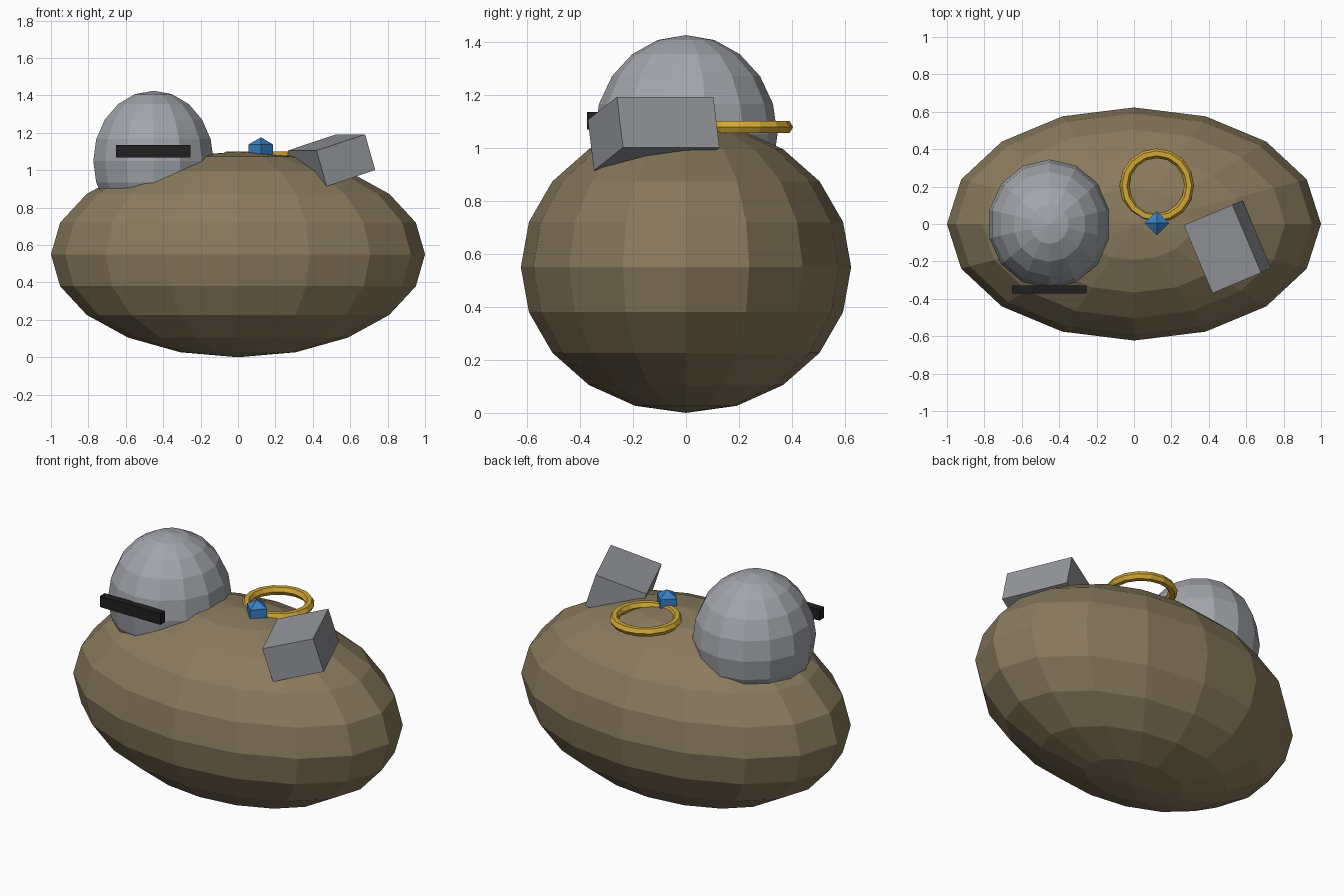
import bpy
import math

if "Cube" in bpy.data.objects:
    bpy.data.objects.remove(bpy.data.objects["Cube"])


def material(name, rgb):
    m = bpy.data.materials.new(name)
    m.diffuse_color = (*rgb, 1.0)
    m.use_nodes = True
    m.node_tree.nodes["Principled BSDF"].inputs["Base Color"].default_value = m.diffuse_color
    return m


BROWN = material("earth_brown", (0.25, 0.195, 0.11))
STEEL = material("light_steel", (0.36, 0.375, 0.405))
GREY = material("mid_grey", (0.29, 0.30, 0.32))
BLACK = material("dark_slot", (0.014, 0.014, 0.014))
GOLD = material("gold", (0.64, 0.39, 0.035))
BLUE = material("gem_blue", (0.04, 0.22, 0.56))


def finish(name, mat, scale=(1, 1, 1)):
    ob = bpy.context.object
    ob.name = name
    ob.scale = scale
    ob.data.materials.append(mat)
    return ob


def ellipsoid(name, mat, centre, radii, segments, rings):
    bpy.ops.mesh.primitive_uv_sphere_add(
        segments=segments, ring_count=rings, radius=1, location=centre)
    return finish(name, mat, radii)


def box(name, mat, centre, size, rotation=(0, 0, 0)):
    bpy.ops.mesh.primitive_cube_add(size=1, location=centre, rotation=rotation)
    return finish(name, mat, size)


# Rounded mound that carries everything
ellipsoid("mound", BROWN, (0, 0, 0.55), (1.0, 0.623, 0.55), 16, 10)

# Helmet half sunk into the mound, with its eye slot
ellipsoid("helmet", STEEL, (-0.452, 0, 1.05), (0.33, 0.345, 0.375), 14, 10)
box("visor_slot", BLACK, (-0.453, -0.35, 1.102), (0.4, 0.045, 0.066))

# Tilted metal block
box("block", GREY, (0.5, -0.122, 1.053), (0.295, 0.395, 0.2), (0, -0.3, 0.4))

# Ring lying flat, with an eight-sided gem
bpy.ops.mesh.primitive_torus_add(
    location=(0.122, 0.205, 1.078), major_segments=16, minor_segments=6,
    major_radius=0.173, minor_radius=0.026)
finish("ring_band", GOLD)
ellipsoid("ring_gem", BLUE, (0.122, 0.005, 1.1), (0.075, 0.075, 0.076), 4, 2)
